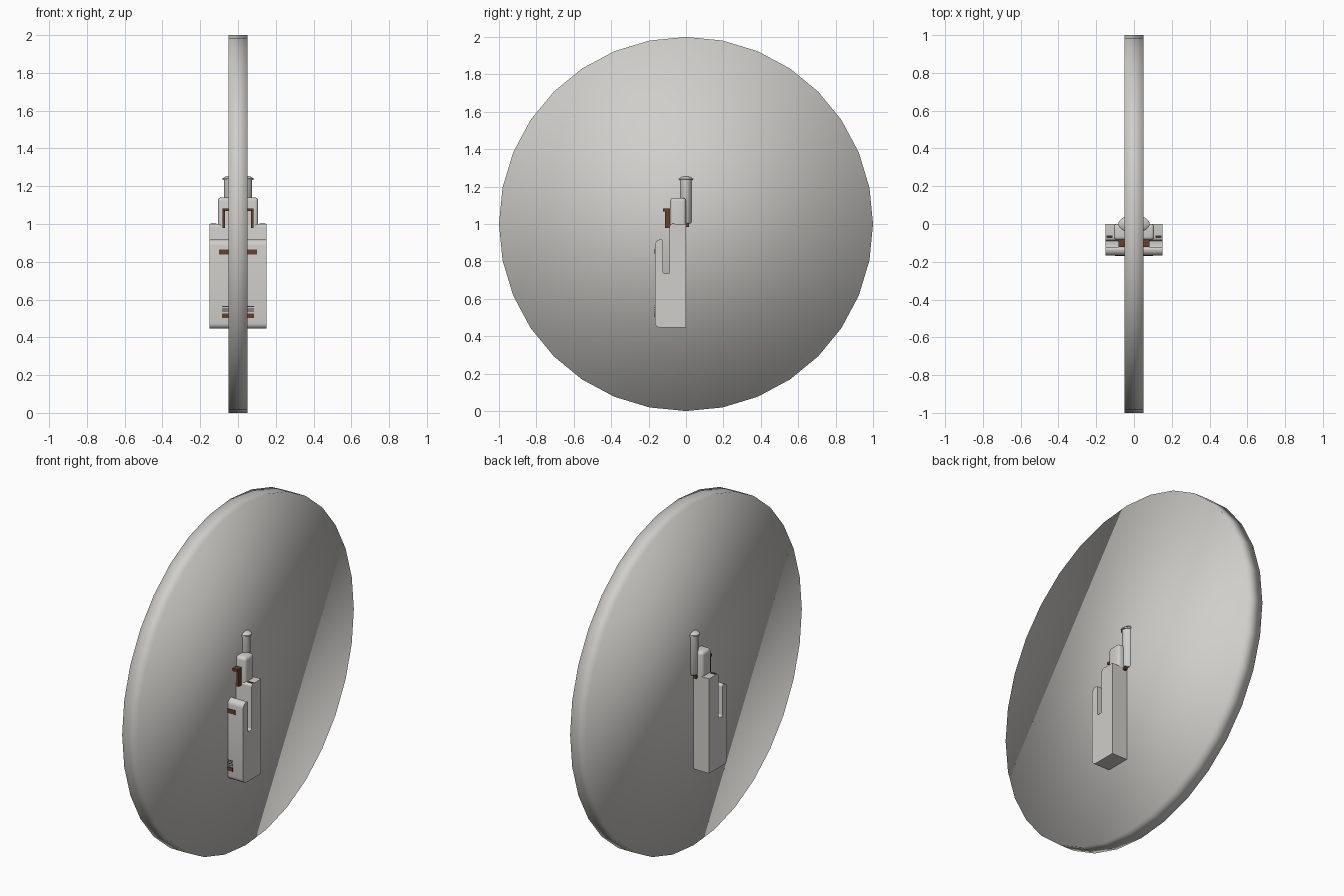
import bpy, bmesh, math
from mathutils import Matrix

if "Cube" in bpy.data.objects:
    bpy.data.objects.remove(bpy.data.objects["Cube"])


def material(name, rgb):
    m = bpy.data.materials.new(name)
    m.diffuse_color = (*rgb, 1)
    m.use_nodes = True
    m.node_tree.nodes["Principled BSDF"].inputs["Base Color"].default_value = m.diffuse_color
    return m


GREY = material("warm light grey", (0.63, 0.62, 0.59))
BROWN = material("dark brown", (0.13, 0.05, 0.025))
DARK = material("vent dark", (0.04, 0.035, 0.03))


def finish(bm, name, mat, angle=35):
    bmesh.ops.recalc_face_normals(bm, faces=bm.faces[:])
    me = bpy.data.meshes.new(name)
    bm.to_mesh(me)
    bm.free()
    me.materials.append(mat)
    ob = bpy.data.objects.new(name, me)
    bpy.context.collection.objects.link(ob)
    bpy.ops.object.select_all(action='DESELECT')
    ob.select_set(True)
    bpy.context.view_layer.objects.active = ob
    if angle is None:
        bpy.ops.object.shade_smooth()
    else:
        bpy.ops.object.shade_smooth_by_angle(angle=math.radians(angle))
    return ob


def box(name, mat, x0, x1, y0, y1, z0, z1):
    bm = bmesh.new()
    bmesh.ops.create_cube(bm, size=1)
    for v in bm.verts:
        v.co.x = (x0 + x1) / 2 + v.co.x * (x1 - x0)
        v.co.y = (y0 + y1) / 2 + v.co.y * (y1 - y0)
        v.co.z = (z0 + z1) / 2 + v.co.z * (z1 - z0)
    return finish(bm, name, mat)


def extrude_profile(name, mat, pts, half_width):
    """Side profile of (y, z, corner radius) swept across x."""
    outline = []
    n = len(pts)
    for i, (y, z, r) in enumerate(pts):
        if r == 0:
            outline.append((y, z))
            continue
        ends = []
        for q in (pts[i - 1], pts[(i + 1) % n]):
            d = math.hypot(q[0] - y, q[1] - z)
            ends.append((y + (q[0] - y) * r / d, z + (q[1] - z) * r / d))
        (ay, az), (by, bz) = ends
        cy, cz = ay + by - y, az + bz - z
        for k in range(6):
            t = k / 5 * math.pi / 2
            outline.append((cy + (ay - cy) * math.cos(t) + (by - cy) * math.sin(t),
                            cz + (az - cz) * math.cos(t) + (bz - cz) * math.sin(t)))
    bm = bmesh.new()
    face = bm.faces.new([bm.verts.new((-half_width, y, z)) for y, z in outline])
    ext = bmesh.ops.extrude_face_region(bm, geom=[face])
    moved = [g for g in ext['geom'] if isinstance(g, bmesh.types.BMVert)]
    bmesh.ops.translate(bm, verts=moved, vec=(2 * half_width, 0, 0))
    return finish(bm, name, mat)


def lathe(name, mat, rings, sides=32):
    """Upright stack of elliptical rings (rx, ry, z), closed at both ends."""
    bm = bmesh.new()
    loops = [[bm.verts.new((rx * math.cos(2 * math.pi * i / sides),
                            ry * math.sin(2 * math.pi * i / sides), z))
              for i in range(sides)] for rx, ry, z in rings]
    for a, b in zip(loops, loops[1:]):
        for i in range(sides):
            j = (i + 1) % sides
            bm.faces.new((a[i], a[j], b[j], b[i]))
    bm.faces.new(loops[0])
    bm.faces.new(loops[-1])
    return finish(bm, name, mat)


# Large thin disc with its axis along x, softly shaded all over
bm = bmesh.new()
bmesh.ops.create_cone(bm, cap_ends=True, segments=32, radius1=1, radius2=1, depth=0.1,
                      matrix=Matrix.Translation((0, 0, 1)) @ Matrix.Rotation(math.pi / 2, 4, 'Y'))
finish(bm, "disc", GREY, None)

# Main body: back post, open slot, front panel
extrude_profile("body", GREY, [
    (0, 0.446, 0), (0, 1.0, 0), (-0.088, 1.0, 0.016), (-0.088, 0.735, 0.008),
    (-0.122, 0.735, 0.008), (-0.122, 0.917, 0.012), (-0.166, 0.917, 0.03),
    (-0.166, 0.446, 0.028)], 0.15)

# Upper housing with rounded top corners
bm = bmesh.new()
bmesh.ops.create_cube(bm, size=1, matrix=Matrix.Translation((0, -0.0425, 1.065))
                      @ Matrix.Diagonal((0.214, 0.085, 0.15, 1)))
edges = [e for e in bm.edges if max(v.co.z for v in e.verts) > 1.1]
bmesh.ops.bevel(bm, geom=edges, offset=0.018, segments=4, profile=0.5, affect='EDGES')
finish(bm, "upper_housing", GREY)

# Oval column and its domed cap
lathe("column", GREY, [(0.068, 0.036, 1.003), (0.074, 0.041, 1.012), (0.074, 0.041, 1.24)])
lathe("column_cap", GREY, [(0.083, 0.047, 1.234), (0.083, 0.047, 1.241),
                           (0.072, 0.040, 1.249), (0.05, 0.028, 1.255), (0.02, 0.011, 1.257)])

# Brown bracket in front of the housing
for side, tag in ((-1, "left"), (1, "right")):
    x0, x1 = sorted((side * 0.07, side * 0.083))
    box("bracket_leg_" + tag, BROWN, x0, x1, -0.112, -0.083, 0.978, 1.082)
    # Small notches in the shoulders and pins behind the post
    x0, x1 = sorted((side * 0.115, side * 0.145))
    box("shoulder_notch_" + tag, DARK, x0, x1, -0.075, -0.062, 0.996, 1.002)
    x0, x1 = sorted((side * 0.06, side * 0.075))
    box("rear_pin_" + tag, BROWN, x0, x1, -0.005, 0.016, 0.985, 1.004)
box("bracket_bar", BROWN, -0.083, 0.083, -0.122, -0.085, 1.068, 1.082)

# Front panel markings
box("upper_stripe", BROWN, -0.1, 0.1, -0.169, -0.162, 0.839, 0.865)
box("lower_stripe", BROWN, -0.084, 0.084, -0.169, -0.162, 0.502, 0.526)
for i in range(4):
    z = 0.533 + 0.0095 * i
    box("vent_%d" % (i + 1), DARK, -0.084, 0.084, -0.1675, -0.162, z, z + 0.004)
